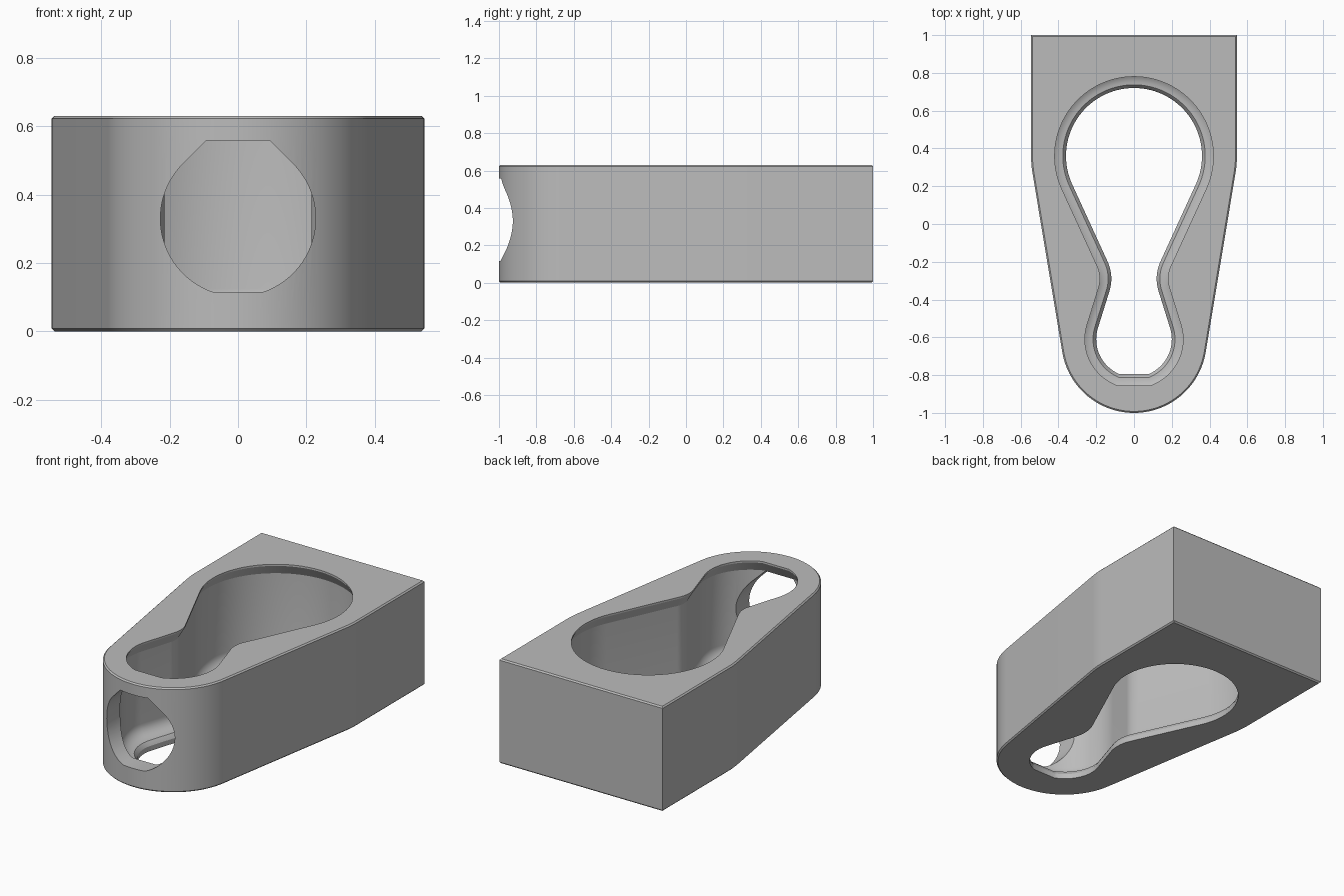
import bpy
import bmesh
from math import sin, cos, asin, acos, atan2, hypot, pi, radians

cube = bpy.data.objects.get("Cube")
if cube:
    bpy.data.objects.remove(cube, do_unlink=True)

HEIGHT = 0.63
BIG_Y, SMALL_Y = 0.36, -0.61      # centres of the two lobes
NECK_X, NECK_Y, NECK_R = 0.34, -0.29, 0.22

grey = bpy.data.materials.new("plain_grey")
grey.use_nodes = True
COLOUR = (0.5, 0.5, 0.5, 1)
grey.diffuse_color = COLOUR
grey.node_tree.nodes["Principled BSDF"].inputs["Base Color"].default_value = COLOUR


def arc(cx, cy, r, a, b, n):
    return [(cx + r * cos(a + (b - a) * i / n), cy + r * sin(a + (b - a) * i / n))
            for i in range(n + 1)]


def mirrored(half):
    """Close a right-hand half outline by mirroring it across x = 0."""
    left = [(-x, y) for x, y in reversed(half) if x > 1e-5]
    return half + left


def outer_outline(inset):
    """Square back, tapered sides and round nose."""
    big, small = 0.545 - inset, 0.385 - inset
    nose_y = -0.615
    tilt = asin((big - small) / (BIG_Y - nose_y))
    half = [(big, 1 - inset)]
    half += arc(0, BIG_Y, big, 0, -tilt, 6)
    half += arc(0, nose_y, small, -tilt, -pi / 2, 28)
    return mirrored(half)


def keyhole_outline(grow):
    """Two round lobes joined by a waisted neck, flattened at the nose."""
    big, small, neck = 0.36 + grow, 0.20 + grow, NECK_R - grow
    dy_big, dy_small = NECK_Y - BIG_Y, NECK_Y - SMALL_Y
    a = atan2(dy_big, NECK_X) + acos((big + neck) / hypot(NECK_X, dy_big))
    b = atan2(dy_small, NECK_X) - acos((small + neck) / hypot(NECK_X, dy_small))
    half = arc(0, BIG_Y, big, pi / 2, a, 32)
    half += arc(NECK_X, NECK_Y, neck, pi + a, pi + b, 12)
    flat_y = -0.795 - grow
    flat_angle = asin((flat_y - SMALL_Y) / small)
    half += arc(0, SMALL_Y, small, b, flat_angle, 20)
    return mirrored(half)


def loft(name, rings):
    """Solid through a stack of matching rings of 3D points."""
    bm = bmesh.new()
    rows = [[bm.verts.new(p) for p in ring] for ring in rings]
    n = len(rows[0])
    for low, high in zip(rows, rows[1:]):
        for i in range(n):
            j = (i + 1) % n
            bm.faces.new((low[i], low[j], high[j], high[i]))
    bm.faces.new(rows[0])
    bm.faces.new(rows[-1])
    bmesh.ops.recalc_face_normals(bm, faces=bm.faces)
    mesh = bpy.data.meshes.new(name)
    bm.to_mesh(mesh)
    bm.free()
    mesh.materials.append(grey)
    obj = bpy.data.objects.new(name, mesh)
    bpy.context.collection.objects.link(obj)
    return obj


def level(outline, z):
    return [(x, y, z) for x, y in outline]


def cut(target, cutter):
    mod = target.modifiers.new("cut", "BOOLEAN")
    mod.operation = "DIFFERENCE"
    mod.solver = "EXACT"
    mod.object = cutter
    bpy.context.view_layer.objects.active = target
    bpy.ops.object.modifier_apply(modifier=mod.name)
    bpy.data.objects.remove(cutter, do_unlink=True)


# Outer block with finely chamfered rims
EDGE = 0.008
body = loft("holder_body", [
    level(outer_outline(inset), z)
    for inset, z in ((EDGE, 0), (0, EDGE), (0, HEIGHT - EDGE), (EDGE, HEIGHT))])

# Keyhole cavity: narrow lower lip, rounded floor, straight wall, sloped upper lip
profile = [(0, -0.02), (0, 0.03), (0.012, 0.05)]
for i in range(9):
    t = i / 8 * pi / 2
    profile.append((0.017 + 0.078 * sin(t), 0.125 - 0.07 * cos(t)))
profile += [(0.095, 0.56), (0.06, 0.62), (0.06, HEIGHT + 0.02)]
cavity = loft("cavity_cutter", [level(keyhole_outline(g), z) for g, z in profile])
cavity.hide_render = True
cut(body, cavity)

# Front port: circle with a sloped roof, flat top and flat bottom
PORT_R, PORT_Z = 0.227, 0.33
low = asin((0.115 - PORT_Z) / PORT_R)
port_top = 0.558
roof_x = PORT_R * 2 ** 0.5 - (port_top - PORT_Z)
port_half = [(roof_x, port_top)] + arc(0, PORT_Z, PORT_R, pi / 4, low, 28)
port_outline = mirrored(port_half)
port = loft("port_cutter", [[(x, y, z) for x, z in port_outline] for y in (-1.1, -0.62)])
port.hide_render = True
cut(body, port)

# Smooth curved walls, keep the rims crisp
bpy.ops.object.select_all(action="DESELECT")
body.select_set(True)
bpy.context.view_layer.objects.active = body
bpy.ops.object.shade_smooth_by_angle(angle=radians(25))
